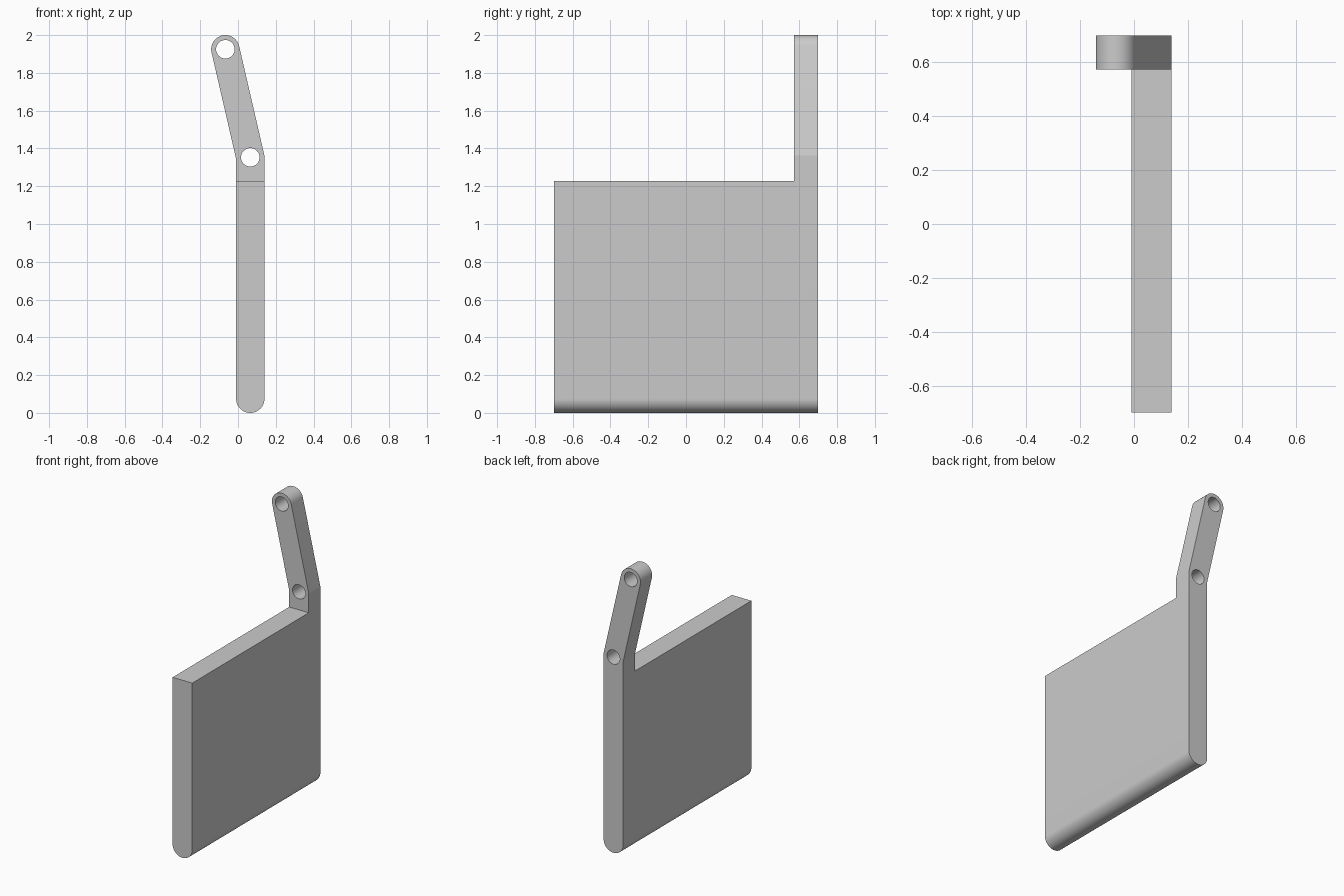
import bpy, bmesh, math
from mathutils import Vector

cube = bpy.data.objects.get("Cube")
if cube:
    bpy.data.objects.remove(cube, do_unlink=True)

R, HOLE = 0.075, 0.049
BACK = 0.70
BOTTOM = Vector((0.065, R))
PIVOT = Vector((0.065, 1.353))
TIP = Vector((-0.067, 1.925))
PANEL_TOP, ARM_FRONT = 1.228, 0.573

grey = bpy.data.materials.new("Plain grey")
grey.use_nodes = True
colour = (0.6, 0.6, 0.6, 1)
grey.diffuse_color = colour
grey.node_tree.nodes["Principled BSDF"].inputs["Base Color"].default_value = colour


def arc(center, start, sweep, steps):
    return [center + R * Vector((math.cos(start + sweep * i / steps),
                                 math.sin(start + sweep * i / steps)))
            for i in range(steps + 1)]


def extrude_profile(name, points, y0, y1):
    """Extrude an x-z outline along y."""
    bm = bmesh.new()
    face = bm.faces.new([bm.verts.new((p.x, y0, p.y)) for p in points])
    ext = bmesh.ops.extrude_face_region(bm, geom=[face])
    moved = [v for v in ext["geom"] if isinstance(v, bmesh.types.BMVert)]
    bmesh.ops.translate(bm, verts=moved, vec=(0, y1 - y0, 0))
    bmesh.ops.recalc_face_normals(bm, faces=bm.faces)
    mesh = bpy.data.meshes.new(name)
    bm.to_mesh(mesh)
    bm.free()
    mesh.materials.append(grey)
    obj = bpy.data.objects.new(name, mesh)
    bpy.context.collection.objects.link(obj)
    return obj


def cut(target, cutter):
    cutter.hide_render = True
    mod = target.modifiers.new("Cut", "BOOLEAN")
    mod.operation, mod.solver, mod.object = "DIFFERENCE", "EXACT", cutter
    bpy.context.view_layer.objects.active = target
    bpy.ops.object.modifier_apply(modifier=mod.name)
    bpy.data.objects.remove(cutter, do_unlink=True)


# Panel and bent arm share one outline: round foot, mitred bend, round tip
lean = math.atan2(PIVOT.x - TIP.x, TIP.y - PIVOT.y)
mitre = Vector((R, R * math.tan(lean / 2)))
outline = (arc(BOTTOM, math.pi, math.pi, 32) + [PIVOT + mitre]
           + arc(TIP, lean, math.pi, 32) + [PIVOT - mitre])
body = extrude_profile("panel_with_arm", outline, -BACK, BACK)

# Clear the space in front of the arm, above the panel
corners = [Vector(p) for p in ((-1, PANEL_TOP), (1, PANEL_TOP), (1, 3), (-1, 3))]
cut(body, extrude_profile("notch_cutter", corners, -1, ARM_FRONT))

# Pin holes through the arm
for center in (PIVOT, TIP):
    ring = [center + (p - center) * HOLE / R for p in arc(center, 0, math.tau, 48)[:-1]]
    cut(body, extrude_profile("hole_cutter", ring, 0.4, 1))

# Smooth the rounded surfaces, keep the edges sharp
bpy.ops.object.select_all(action="DESELECT")
body.select_set(True)
bpy.context.view_layer.objects.active = body
bpy.ops.object.shade_smooth_by_angle(angle=math.radians(10))
